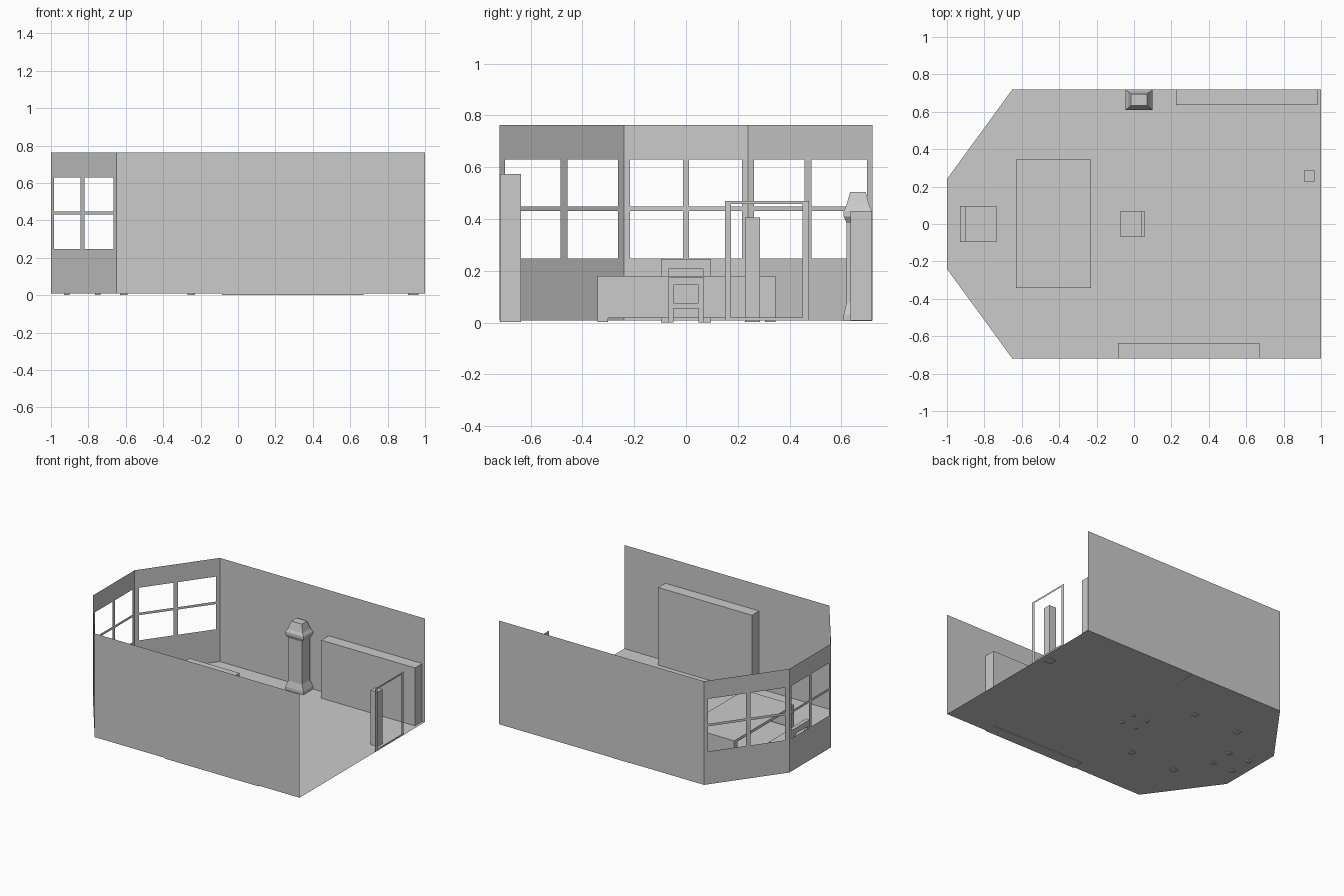
import bpy
from mathutils import Vector

if "Cube" in bpy.data.objects:
    bpy.data.objects.remove(bpy.data.objects["Cube"])

ZF, ZT = 0.008, 0.762  # floor level, wall top


def mesh(name, verts, faces):
    me = bpy.data.meshes.new(name)
    me.from_pydata([tuple(v) for v in verts], [], faces)
    me.update()
    ob = bpy.data.objects.new(name, me)
    bpy.context.collection.objects.link(ob)
    return ob


def boxes(name, specs):
    """One object made of boxes given as (x0, x1, y0, y1, z0, z1)."""
    verts, faces = [], []
    for x0, x1, y0, y1, z0, z1 in specs:
        b = len(verts)
        verts += [(x, y, z) for z in (z0, z1)
                  for x, y in ((x0, y0), (x1, y0), (x1, y1), (x0, y1))]
        faces += [[b + i for i in f] for f in
                  ((3, 2, 1, 0), (4, 5, 6, 7), (0, 1, 5, 4),
                   (1, 2, 6, 5), (2, 3, 7, 6), (3, 0, 4, 7))]
    return mesh(name, verts, faces)


def panel(name, a, b, us, zs, holes):
    """Thin upright sheet from a to b, cut into cells, leaving out the holes."""
    a, b = Vector(a), Vector(b)
    verts = [(*a.lerp(b, u), z) for z in zs for u in us]
    n = len(us)
    faces = [(j * n + i, j * n + i + 1, (j + 1) * n + i + 1, (j + 1) * n + i)
             for j in range(len(zs) - 1) for i in range(n - 1)
             if (i, j) not in holes]
    return mesh(name, verts, faces)


# Floor with a bay at the left end
plan = [(-1, -.24), (-.65, -.72), (1, -.72), (1, .72), (-.65, .72), (-1, .24)]
mesh("floor", [(x, y, ZF) for x, y in plan], [range(6)])

# Plain long walls
panel("front_wall", plan[1], plan[2], (0, 1), (ZF, ZT), ())
panel("back_wall", plan[3], plan[4], (0, 1), (ZF, ZT), ())

# Three bay walls, each with four window panes
panes = {(1, 1), (3, 1), (1, 3), (3, 3)}
win_z = (ZF, .247, .43, .448, .63, ZT)
side_u = (0, .045, .491, .546, .952, 1)
mid_u = (0, .05, .474, .526, .95, 1)
panel("bay_wall_front", plan[1], plan[0], side_u, win_z, panes)
panel("bay_wall_middle", plan[0], plan[5], mid_u, win_z, panes)
panel("bay_wall_back", plan[4], plan[5], side_u, win_z, panes)

# Door frame standing on the open right edge
panel("door_frame", (1, .15), (1, .475), (0, .075, .925, 1),
      (ZF, .02, .457, .47), {(1, 1)})

# Desk: top, legs and three closed sides
x0, x1, y0, y1, leg = -.63, -.23, -.342, .345, .04
desk = [(x0, x1, y0, y1, .16, .18),
        (x1 - .015, x1, y0 + leg, y1 - leg, .018, .16),
        (x0 + leg, x1 - leg, y0, y0 + .015, .018, .16),
        (x0 + leg, x1 - leg, y1 - .015, y1, .018, .16)]
desk += [(x, x + leg, y, y + leg, .002, .16)
         for x in (x0, x1 - leg) for y in (y0, y1 - leg)]
boxes("desk", desk)


# Chairs: seat, two front legs, two tall posts and a top rail
def chair(name, x, y, s, turn):
    h, t = .068, .02
    parts = [(-h, h, -h, h, .055, .075), (h - t, h, -h + t, h - t, .145, .173)]
    for yy in (-h, h - t):
        parts += [(-h, -h + t, yy, yy + t, 0, .055),
                  (h - t, h, yy, yy + t, 0, .055),
                  (h - t, h, yy, yy + t, .075, .173)]
    ob = boxes(name, parts)
    ob.location = (x, y, 0)
    ob.scale = (s, s, s)
    ob.rotation_euler[2] = turn


chair("visitor_chair", -.008, 0, 1, 0)
chair("desk_chair", -.833, 0, 1.42, 3.14159265)

# Cabinets along the long walls and a slim post near the door
boxes("tall_cabinet", [(-.085, .67, -.719, -.637, .002, .573)])
boxes("low_cabinet", [(.225, .98, .635, .719, ZF, .43)])
boxes("slim_post", [(.908, .965, .228, .285, .002, .405)])

# Pedestal stove: stacked rectangular rings (half width, half depth, height)
rings = [(.073, .055, .006), (.073, .055, .03), (.056, .044, .075),
         (.056, .044, .385), (.073, .055, .41), (.073, .055, .43),
         (.06, .045, .45), (.043, .03, .505)]
verts = [(.027 + sx * w, .664 + sy * d, z) for w, d, z in rings
         for sx, sy in ((-1, -1), (1, -1), (1, 1), (-1, 1))]
faces = [(4 * k + i, 4 * k + (i + 1) % 4, 4 * k + 4 + (i + 1) % 4, 4 * k + 4 + i)
         for k in range(len(rings) - 1) for i in range(4)]
last = len(verts) - 4
faces += [(3, 2, 1, 0), tuple(range(last, last + 4))]
mesh("pedestal", verts, faces)
